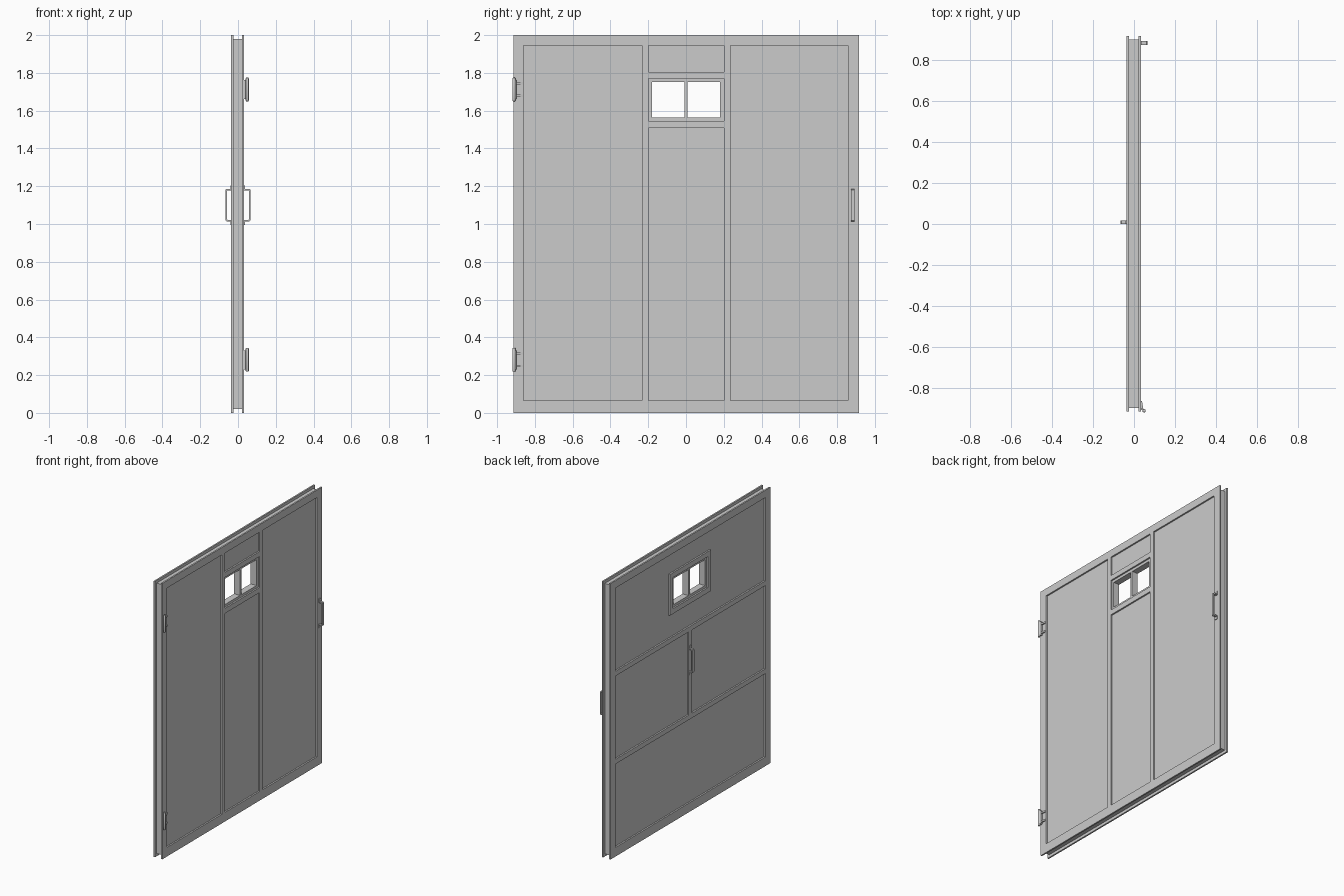
import bpy, bmesh
from mathutils import Vector

if "Cube" in bpy.data.objects:
    bpy.data.objects.remove(bpy.data.objects["Cube"])


def finish(name, bm, smooth=False):
    bmesh.ops.recalc_face_normals(bm, faces=bm.faces)
    me = bpy.data.meshes.new(name)
    bm.to_mesh(me)
    bm.free()
    ob = bpy.data.objects.new(name, me)
    bpy.context.collection.objects.link(ob)
    if smooth:
        bpy.ops.object.select_all(action='DESELECT')
        ob.select_set(True)
        bpy.context.view_layer.objects.active = ob
        bpy.ops.object.shade_smooth_by_angle(angle=0.6)
    return ob


def sheet(name, x0, x1, rects, holes):
    """Slab in the yz plane: union of rects minus holes, rect = (y0, y1, z0, z1)."""
    ys = sorted({v for r in rects + holes for v in r[:2]})
    zs = sorted({v for r in rects + holes for v in r[2:]})
    inside = lambda r, y, z: r[0] < y < r[1] and r[2] < z < r[3]
    bm = bmesh.new()
    grid = {}

    def vert(i, j):
        if (i, j) not in grid:
            grid[i, j] = bm.verts.new((x0, ys[i], zs[j]))
        return grid[i, j]

    for i in range(len(ys) - 1):
        for j in range(len(zs) - 1):
            y, z = (ys[i] + ys[i + 1]) / 2, (zs[j] + zs[j + 1]) / 2
            if any(inside(r, y, z) for r in rects) and not any(inside(h, y, z) for h in holes):
                bm.faces.new([vert(i, j), vert(i + 1, j), vert(i + 1, j + 1), vert(i, j + 1)])
    ext = bmesh.ops.extrude_face_region(bm, geom=bm.faces[:], use_keep_orig=True)
    moved = [g for g in ext['geom'] if isinstance(g, bmesh.types.BMVert)]
    bmesh.ops.translate(bm, verts=moved, vec=(x1 - x0, 0, 0))
    return finish(name, bm)


def prism(name, profile, axis, depth):
    """Extrude a closed 3D profile along an axis vector."""
    bm = bmesh.new()
    f = bm.faces.new([bm.verts.new(p) for p in profile])
    ext = bmesh.ops.extrude_face_region(bm, geom=[f], use_keep_orig=True)
    moved = [g for g in ext['geom'] if isinstance(g, bmesh.types.BMVert)]
    bmesh.ops.translate(bm, verts=moved, vec=Vector(axis) * depth)
    return finish(name, bm)


# Main dimensions
XB, XF, T = -0.036, 0.033, 0.011       # back face, front face, sheet thickness
Y0, Y1 = -0.914, 0.917                 # door edges
PY0, PY1, PZ0, PZ1 = -0.859, 0.858, 0.066, 1.946   # panel area
outer = (Y0, Y1, 0.0, 2.0)
window = (-0.198, 0.201, 1.545, 1.77)

# Inset core with the two window lights and a mullion between them
panes = [(-0.181, -0.008, 1.564, 1.751), (0.008, 0.18, 1.564, 1.751)]
sheet("door_core", XB + T, XF - T, [(Y0 + 0.018, Y1 - 0.018, 0.02, 1.98)], panes)

# Front framing: two tall side panels and a split centre column
sheet("front_frame", XF - T, XF, [outer], [
    (PY0, -0.233, PZ0, PZ1), (0.236, PY1, PZ0, PZ1),
    (-0.198, 0.201, PZ0, 1.508), window, (-0.198, 0.201, 1.806, PZ1)])

# Back framing: three tiers, the middle one split by a stile
sheet("back_frame", XB, XB + T, [outer], [
    (PY0, PY1, PZ0, 0.67), (PY0, -0.017, 0.705, 1.308),
    (0.02, PY1, 0.705, 1.308), (PY0, PY1, 1.343, PZ1)])
sheet("back_window_trim", XB, XB + T, [(-0.234, 0.237, 1.508, 1.806)], [window])


# Pull handles: bent strip with mounting tabs
def handle(name, base, tip, y):
    s = 1 if tip > base else -1
    d = abs(tip - base)
    half = [(0, 0.105), (0.005, 0.105), (0.005, 0.086), (d - 0.005, 0.086), (d, 0.081)]
    inner = [(d - 0.008, 0.076), (d - 0.010, 0.078), (0, 0.078)]
    pts = half + [(a, -b) for a, b in reversed(half)]
    pts += [(a, -b) for a, b in reversed(inner)] + inner
    prism(name, [(base + s * a, y - 0.009, 1.10 + b) for a, b in pts], (0, 1, 0), 0.018)


handle("front_handle", XF, 0.0655, 0.883)
handle("back_handle", XB, -0.0655, 0.008)

# Hinges: rounded pin, upright leaf and two slanted prongs
for label, zc in (("upper", 1.712), ("lower", 0.281)):
    bm = bmesh.new()
    bmesh.ops.create_cone(bm, cap_ends=True, segments=16, radius1=0.008, radius2=0.008, depth=0.126)
    caps = [e for e in bm.edges if abs(e.verts[0].co.z - e.verts[1].co.z) < 1e-6]
    bmesh.ops.bevel(bm, geom=caps, offset=0.004, segments=2, affect='EDGES', profile=0.5)
    bmesh.ops.translate(bm, verts=bm.verts, vec=(0.049, -0.911, zc))
    finish(label + "_hinge_pin", bm, True)
    prism(label + "_hinge_leaf", [(x, y, zc - 0.05) for x, y in
          ((XF, -0.908), (0.05, -0.908), (0.05, -0.903), (0.043, -0.897), (XF, -0.897))],
          (0, 0, 1), 0.1)
    for k, dz in enumerate((-0.033, 0.033)):
        prism(f"{label}_hinge_prong_{k}", [(x, y, zc + dz - 0.006) for x, y in
              ((XF, -0.9), (0.045, -0.9), (0.039, -0.864), (XF, -0.864))],
              (0, 0, 1), 0.012)
